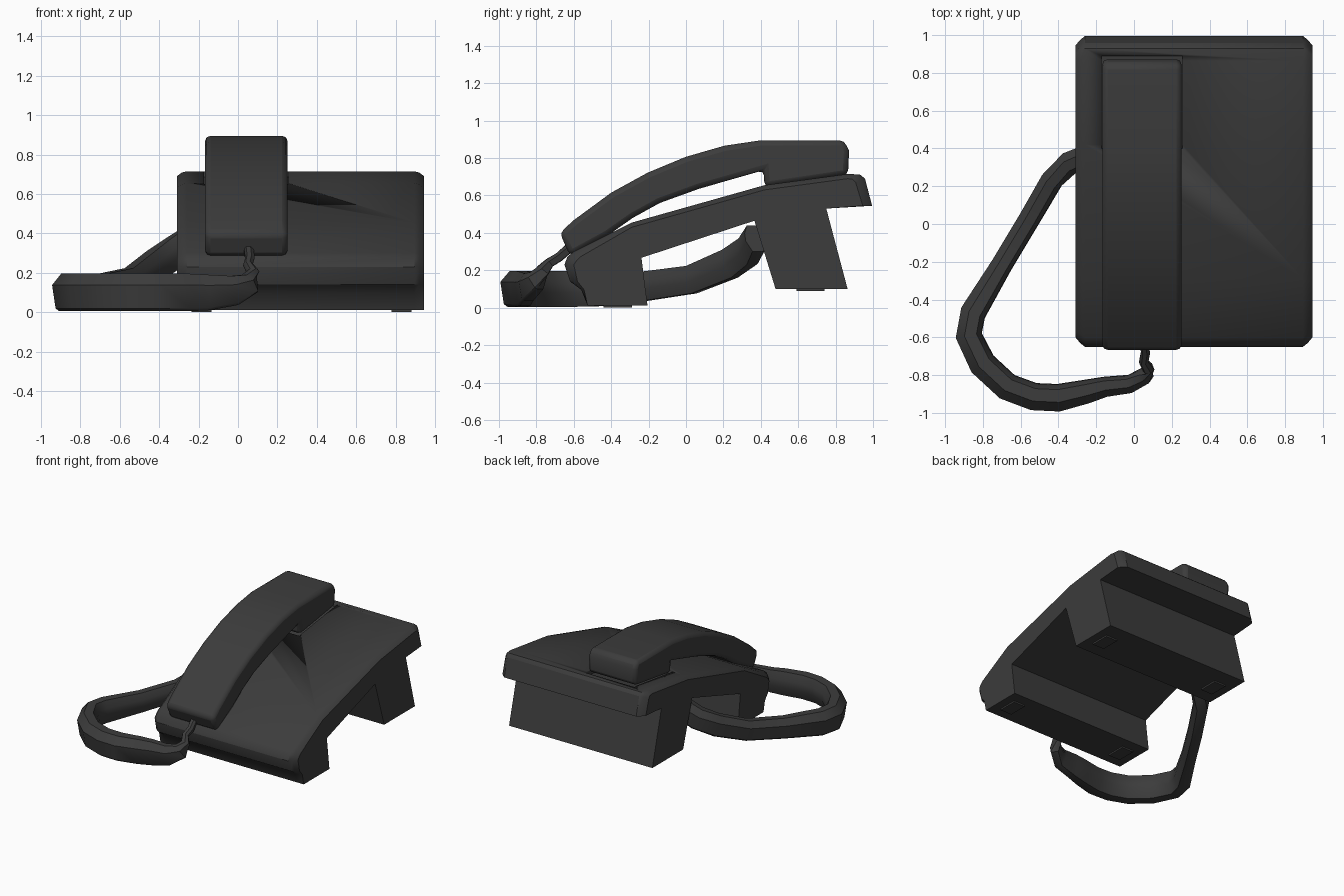
import bpy, bmesh
from mathutils import Vector

if "Cube" in bpy.data.objects:
    bpy.data.objects.remove(bpy.data.objects["Cube"])

mat = bpy.data.materials.new("dark_plastic")
mat.diffuse_color = (0.045, 0.045, 0.045, 1)
mat.use_nodes = True
mat.node_tree.nodes["Principled BSDF"].inputs["Base Color"].default_value = mat.diffuse_color


def skin(name, rings, smooth=35):
    """Join rings of points into a closed solid with capped ends."""
    bm = bmesh.new()
    loops = [[bm.verts.new(p) for p in r] for r in rings]
    n = len(loops[0])
    for a, b in zip(loops, loops[1:]):
        for i in range(n):
            j = (i + 1) % n
            bm.faces.new((a[i], a[j], b[j], b[i]))
    bm.faces.new(loops[0])
    bm.faces.new(loops[-1])
    bmesh.ops.recalc_face_normals(bm, faces=bm.faces)
    me = bpy.data.meshes.new(name)
    bm.to_mesh(me)
    bm.free()
    ob = bpy.data.objects.new(name, me)
    bpy.context.collection.objects.link(ob)
    me.materials.append(mat)
    bpy.ops.object.select_all(action='DESELECT')
    ob.select_set(True)
    bpy.context.view_layer.objects.active = ob
    bpy.ops.object.shade_smooth_by_angle(angle=smooth * 0.01745)
    return ob


def slab(name, prof, x0, x1):
    return skin(name, [[(x, y, z) for y, z in prof] for x in (x0, x1)])


# Base: side profile (y, z) plus how far each point draws in at the two ends
base = [(-.65, .23, .05, 0), (-.634, .273, .05, -.02), (-.60, .30, .04, -.025),
        (-.29, .455, 0, -.025), (.42, .655, 0, -.025), (.864, .715, 0, -.025),
        (.93, .712, -.04, -.025), (.957, .69, -.05, -.02), (.995, .545, -.05, 0),
        (.75, .53, 0, 0), (.864, .10, 0, 0), (.479, .10, 0, 0), (.366, .465, 0, 0),
        (-.238, .267, 0, 0), (-.206, .012, 0, 0), (-.527, .012, 0, 0),
        (-.56, .096, .015, 0), (-.62, .14, .04, 0)]
rings = []
for x, k in ((-.31, 1), (-.285, .4), (-.26, 0), (.895, 0), (.92, .4), (.945, 1)):
    rings.append([(x, y + k * dy, z + (k if k == 1 else k * .6) * dz)
                  for y, z, dy, dz in base])
body = skin("base_body", rings)

# Shallow cradle recess under the earpiece
cutter = slab("cradle_cutter", [(.40, .62), (.89, .685), (.89, .85), (.40, .85)],
              -.172, .257)
cutter.hide_render = True
cutter.hide_viewport = True
cut = body.modifiers.new("cradle", 'BOOLEAN')
cut.object = cutter
cut.operation = 'DIFFERENCE'
cut.solver = 'EXACT'

# Rubber foot pads
for x in (-.235, .78):
    for name, y, z in (("front_pad", -.44, .0), ("rear_pad", .59, .088)):
        slab(name, [(y, z), (y + .15, z), (y + .15, z + .02), (y, z + .02)], x, x + .10)

# Handset: arched grip with a deeper earpiece
handset = slab("handset", [
    (-.675, .40), (-.60, .468), (-.40, .615), (-.205, .722), (0, .807), (.206, .866),
    (.40, .895), (.845, .895), (.872, .84), (.866, .71), (.42, .645), (.415, .735),
    (.07, .636), (-.14, .56), (-.285, .48), (-.42, .385), (-.62, .277)], -.168, .252)
bev = handset.modifiers.new("soft_edges", 'BEVEL')
bev.width = .028
bev.segments = 2
bev.limit_method = 'ANGLE'
bev.angle_limit = .6

# Cord: path x, y, z with half-width and half-height
path = [(-.22, .37, .37, .06, .08), (-.33, .33, .30, .062, .08), (-.43, .235, .235, .06, .08),
        (-.55, .03, .15, .058, .075), (-.70, -.22, .115, .058, .078),
        (-.85, -.47, .10, .07, .092), (-.873, -.59, .10, .072, .095),
        (-.80, -.74, .10, .075, .095), (-.67, -.86, .10, .075, .095),
        (-.53, -.912, .10, .075, .095), (-.40, -.918, .10, .075, .095),
        (-.25, -.885, .10, .065, .095), (-.15, -.86, .10, .055, .09),
        (-.02, -.845, .11, .05, .075), (.06, -.80, .145, .045, .055),
        (.075, -.765, .20, .032, .035), (.05, -.73, .24, .025, .025),
        (.06, -.68, .27, .025, .025), (.05, -.60, .34, .025, .025)]
section = [(1, .4), (.75, -.85), (.5, -1), (-.5, -1), (-.95, -.2), (-.9, .4), (-.55, 1), (.35, 1)]
pts = [Vector(p[:3]) for p in path]
rings = []
for i, p in enumerate(path):
    t = (pts[min(i + 1, len(pts) - 1)] - pts[max(i - 1, 0)]).normalized()
    side = t.cross(Vector((0, 0, 1))).normalized()
    up = side.cross(t)
    rings.append([pts[i] + side * (u * p[3]) + up * (v * p[4]) for u, v in section])
skin("cord", rings, 40)
